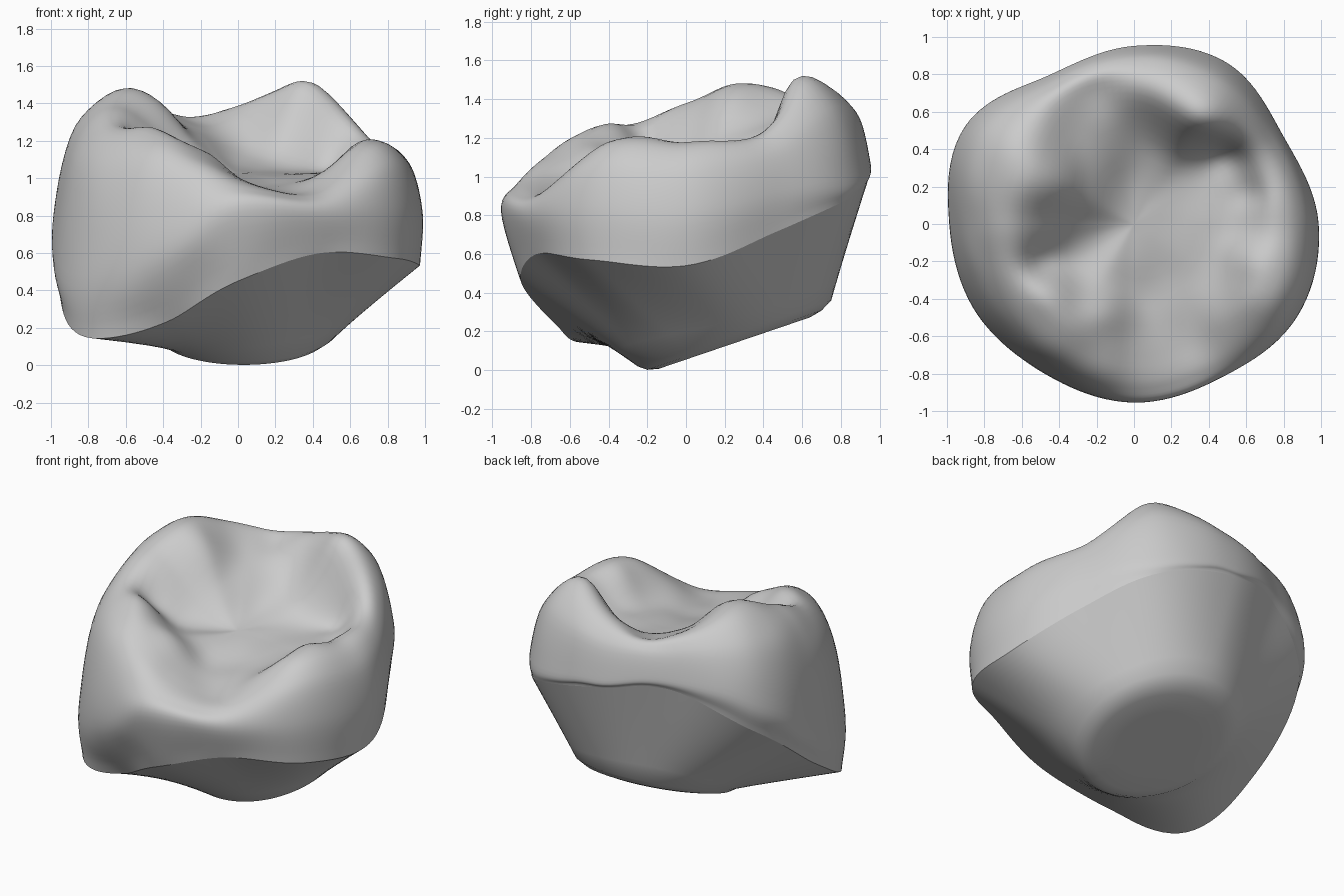
import bpy, bmesh, math
from mathutils import Vector, noise

if "Cube" in bpy.data.objects:
    bpy.data.objects.remove(bpy.data.objects["Cube"], do_unlink=True)

SEGMENTS = 120
STEPS = 7

# Outline values around the crown, one every 30 degrees from +x, anticlockwise
MARGIN_R = [.97, .91, .98, .935, .9, 1.01, .955, .94, .77, .85, .89, .99]
MARGIN_Z = [.54, .71, .89, 1.01, 1.05, .78, .4, .15, .23, .45, .6, .57]
BULGE_R = [.985, .925, .99, .95, .915, 1.04, .985, .965, .93, .955, .945, 1.0]
BULGE_Z = [.82, .92, 1.0, 1.07, 1.12, .98, .62, .48, .57, .82, .82, .84]
CREST_R = [.75, .75, .66, .73, .74, .64, .64, .65, .67, .7, .7, .76]
CREST_Z = [1.17, 1.22, 1.48, 1.39, 1.36, 1.46, 1.37, 1.25, 1.19, 1.0, .94, 1.18]
FOOT_R = [.46, .52, .4, .42, .38, .28, .28, .36, .36, .4, .42, .45]
FOOT_Z = [1.02, 1.05, 1.1, 1.15, 1.2, 1.17, 1.11, 1.06, 1.06, .98, .96, 1.0]
FOSSA_Z = 1.03

# Small ridges and grooves on the biting surface: x, y, height, width
DETAILS = [(.6, -.18, .05, .12), (-.14, -.48, .07, .13), (-.5, -.2, -.06, .1),
           (.48, .38, -.06, .1), (-.4, .2, .06, .18), (.44, .6, .04, .14),
           (-.2, .72, -.05, .13), (.62, .16, -.03, .08), (-.42, -.36, .05, .15)]


def cubic(a, b, c, d, t):
    """Smooth curve through b and c."""
    return b + .5 * t * (c - a + t * (2 * a - 5 * b + 4 * c - d + t * (3 * (b - c) + d - a)))


def around(table, angle):
    """Smooth periodic lookup of a table by angle."""
    n = len(table)
    f = angle / math.tau * n
    i = int(f)
    return cubic(*(table[(i + k) % n] for k in (-1, 0, 1, 2)), f - i)


def smooth_path(points, before, after):
    """Smooth section path through (radius, height) points."""
    p = [before] + points + [after]
    path = []
    for i in range(1, len(p) - 2):
        for s in range(STEPS):
            path.append(cubic(p[i - 1], p[i], p[i + 1], p[i + 2], s / STEPS))
    return path + [points[-1]]


def crown_section(angle):
    margin, bulge, crest, foot = (
        Vector((around(r, angle), around(z, angle)))
        for r, z in ((MARGIN_R, MARGIN_Z), (BULGE_R, BULGE_Z),
                     (CREST_R, CREST_Z), (FOOT_R, FOOT_Z)))
    shoulder = Vector((bulge.x + .3 * (crest.x - bulge.x), bulge.y + .75 * (crest.y - bulge.y)))
    centre = Vector((0, FOSSA_Z))
    path = smooth_path([margin, bulge, shoulder, crest, foot, centre],
                       margin * 2 - bulge, Vector((-foot.x, foot.y)))
    section = []
    for k, q in enumerate(path):
        x, y, z = q.x * math.cos(angle), q.x * math.sin(angle), q.y
        fade = min(1, max(0, k / STEPS - 1) / 2)
        z += fade * sum(h * math.exp(-((x - a) ** 2 + (y - b) ** 2) / (w * w)) for a, b, h, w in DETAILS)
        if k and q.x > .01:
            z += .015 * noise.noise(Vector((x, y, z)) * 4)
        section.append(Vector((x, y, z)))
    return section


def underside_section(angle):
    c, s = math.cos(angle), math.sin(angle)

    def tilted(radius, lift):
        x, y = .03 + radius * c, .25 + radius * s
        return Vector((x, y, .135 + .34 * (y - .25) + lift))

    r, z = around(MARGIN_R, angle), around(MARGIN_Z, angle)
    margin = Vector((r * c, r * s, z))
    floor = [tilted(0, .005), tilted(.25, .005), tilted(.39, .005), tilted(.45, .02), tilted(.5, .055)]
    return floor + [floor[-1].lerp(margin, k / 6) for k in range(1, 7)]


def build(name, section, material):
    """Sweep a section round the vertical axis into a closed band."""
    bm = bmesh.new()
    columns = [[bm.verts.new(p) for p in section(math.tau * i / SEGMENTS)] for i in range(SEGMENTS)]
    for i, col in enumerate(columns):
        nxt = columns[(i + 1) % SEGMENTS]
        for k in range(len(col) - 1):
            bm.faces.new((col[k], nxt[k], nxt[k + 1], col[k + 1]))
    bmesh.ops.remove_doubles(bm, verts=bm.verts, dist=.0005)
    mesh = bpy.data.meshes.new(name)
    bm.to_mesh(mesh)
    bm.free()
    mesh.materials.append(material)
    obj = bpy.data.objects.new(name, mesh)
    bpy.context.collection.objects.link(obj)
    bpy.ops.object.select_all(action="DESELECT")
    obj.select_set(True)
    bpy.context.view_layer.objects.active = obj
    bpy.ops.object.shade_smooth_by_angle(angle=math.radians(40))
    return obj


# One plain grey for the whole tooth
grey = bpy.data.materials.new("light_grey")
grey.use_nodes = True
colour = (.6, .6, .6, 1)
grey.diffuse_color = colour
grey.node_tree.nodes["Principled BSDF"].inputs["Base Color"].default_value = colour

build("tooth_crown", crown_section, grey)
build("tapered_underside", underside_section, grey)
